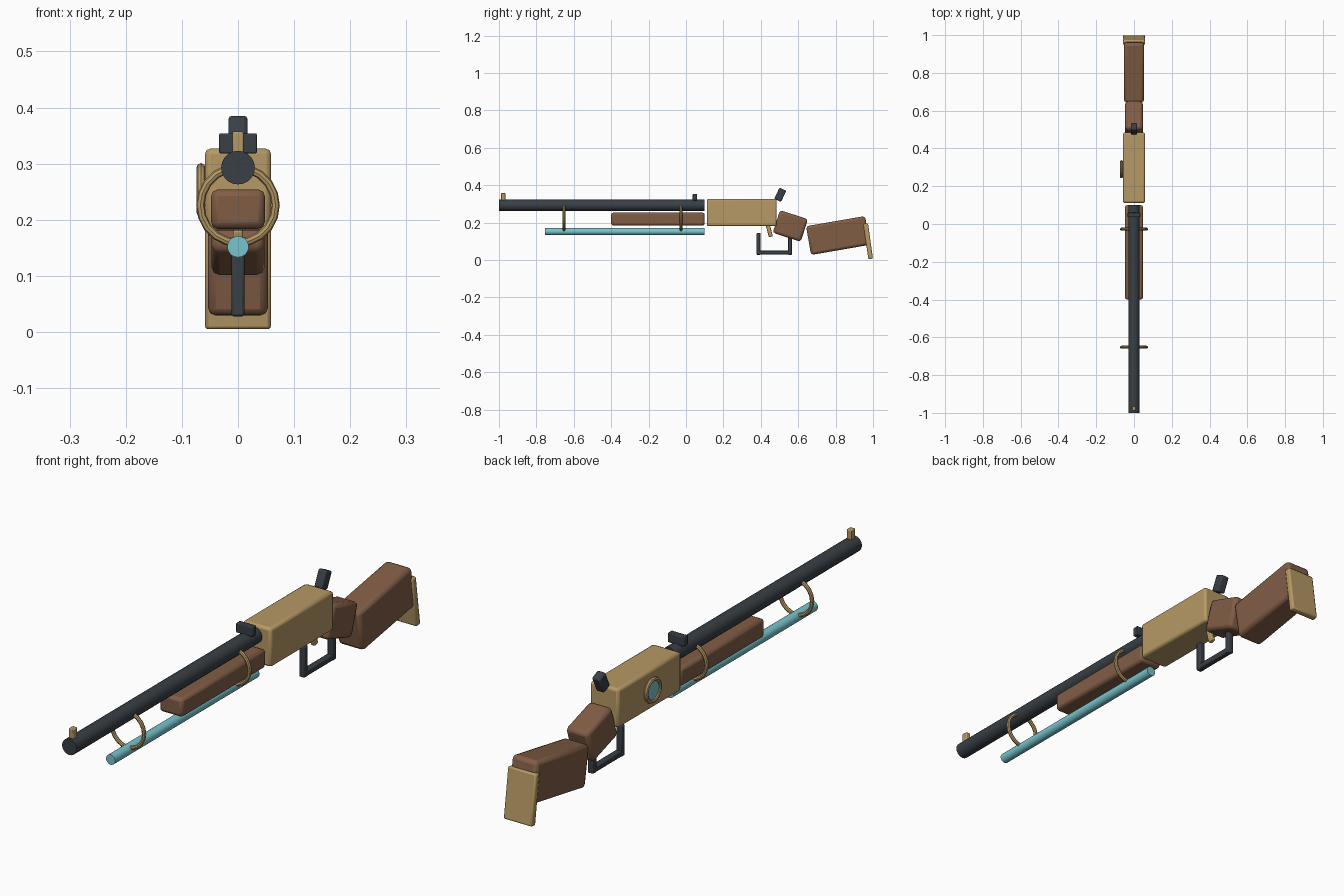
import bpy
from math import radians

if "Cube" in bpy.data.objects:
    bpy.data.objects.remove(bpy.data.objects["Cube"], do_unlink=True)


def material(name, rgb):
    mat = bpy.data.materials.new(name)
    mat.use_nodes = True
    mat.diffuse_color = (*rgb, 1)
    mat.node_tree.nodes["Principled BSDF"].inputs["Base Color"].default_value = (*rgb, 1)
    return mat


BRASS = material("brass", (0.47, 0.32, 0.13))
WOOD = material("brown wood", (0.22, 0.11, 0.06))
STEEL = material("dark steel", (0.04, 0.05, 0.06))
TEAL = material("teal", (0.19, 0.55, 0.61))


def finish(name, mat, bevel=0.0, segments=2):
    obj = bpy.context.object
    obj.name = name
    obj.data.materials.append(mat)
    if bevel:
        mod = obj.modifiers.new("Bevel", "BEVEL")
        mod.width = bevel
        mod.segments = segments
        mod.limit_method = "ANGLE"
    bpy.ops.object.shade_smooth_by_angle(angle=radians(30))
    return obj


def box(name, mat, y, z, size, tilt=0.0, bevel=0.005):
    """Centred box, tilted in the side plane by degrees."""
    bpy.ops.mesh.primitive_cube_add(size=1)
    obj = bpy.context.object
    obj.scale = size
    bpy.ops.object.transform_apply(location=False, rotation=False, scale=True)
    obj.location = (0, y, z)
    obj.rotation_euler.x = radians(tilt)
    return finish(name, mat, bevel)


def tube(name, mat, y0, y1, z, radius):
    bpy.ops.mesh.primitive_cylinder_add(
        vertices=20, radius=radius, depth=y1 - y0,
        location=(0, (y0 + y1) / 2, z), rotation=(radians(90), 0, 0))
    return finish(name, mat)


def ring(name, mat, location, rotation, major, minor):
    bpy.ops.mesh.primitive_torus_add(
        major_segments=20, minor_segments=8, major_radius=major,
        minor_radius=minor, location=location, rotation=rotation)
    return finish(name, mat)


# Barrel group
tube("barrel", STEEL, -1.0, 0.1, 0.293, 0.03)
tube("lower_tube", TEAL, -0.755, 0.1, 0.152, 0.019)
box("fore_grip", WOOD, -0.15, 0.219, (0.096, 0.5, 0.07), bevel=0.012)
for name, y in (("front_band", -0.652), ("rear_band", -0.027)):
    ring(name, BRASS, (0, y, 0.226), (radians(90), 0, 0), 0.067, 0.0075)

# Sights
box("front_sight", BRASS, -0.977, 0.333, (0.02, 0.024, 0.048), bevel=0.003)
box("rear_sight", STEEL, 0.048, 0.336, (0.068, 0.024, 0.036), bevel=0.003)

# Receiver and hammer
box("receiver", BRASS, 0.298, 0.254, (0.118, 0.374, 0.146), bevel=0.01)
box("hammer", STEEL, 0.504, 0.349, (0.034, 0.04, 0.066), tilt=-25, bevel=0.006)

# Round gauge on the right side
ring("gauge_rim", BRASS, (-0.066, 0.29, 0.253), (0, radians(90), 0), 0.04, 0.008)
bpy.ops.mesh.primitive_cylinder_add(
    vertices=20, radius=0.038, depth=0.012,
    location=(-0.062, 0.29, 0.253), rotation=(0, radians(90), 0))
finish("gauge_face", TEAL)

# Trigger and square guard
box("trigger", BRASS, 0.446, 0.154, (0.018, 0.022, 0.062), tilt=15, bevel=0.004)
box("guard_front", STEEL, 0.388, 0.086, (0.023, 0.022, 0.116), bevel=0.004)
box("guard_back", STEEL, 0.556, 0.086, (0.023, 0.022, 0.116), bevel=0.004)
box("guard_bottom", STEEL, 0.472, 0.04, (0.023, 0.19, 0.022), bevel=0.004)

# Stock
box("wrist", WOOD, 0.558, 0.182, (0.094, 0.157, 0.127), tilt=-18, bevel=0.014)
box("stock", WOOD, 0.813, 0.131, (0.107, 0.32, 0.156), tilt=9.8, bevel=0.014)
box("butt_plate", BRASS, 0.974, 0.1, (0.118, 0.025, 0.19), tilt=8, bevel=0.006)
